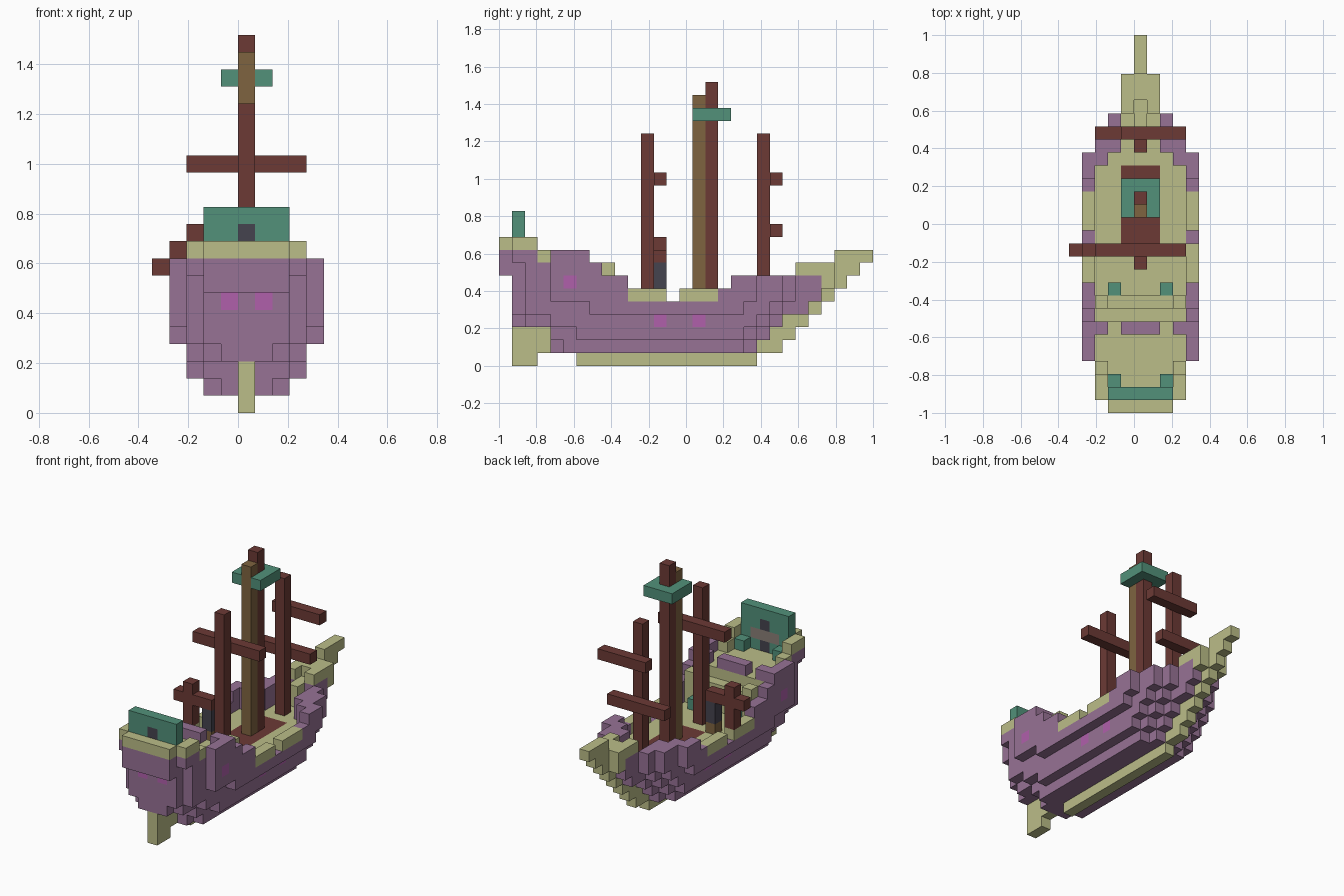
import bpy
import bmesh

cube = bpy.data.objects.get("Cube")
if cube:
    bpy.data.objects.remove(cube, do_unlink=True)

V = 2 / 29  # edge length of one block


def linear(c):
    c /= 255
    return c / 12.92 if c <= 0.04045 else ((c + 0.055) / 1.055) ** 2.4


def make_material(name, hex_code):
    rgb = [linear(b) for b in bytes.fromhex(hex_code)]
    m = bpy.data.materials.new(name)
    m.use_nodes = True
    m.diffuse_color = (*rgb, 1)
    bsdf = m.node_tree.nodes["Principled BSDF"]
    bsdf.inputs["Base Color"].default_value = (*rgb, 1)
    bsdf.inputs["Roughness"].default_value = 0.9
    return m


MATS = {n: make_material(n, h) for n, h in {
    "purple": "977295", "tan": "BBBD88", "brown": "6C3A35", "olive": "7F6440",
    "teal": "52917A", "charcoal": "45434F", "magenta": "B060AB", "grey": "8A8078"}.items()}

cells = {}  # (column, row, level) -> (part, colour)


def fill(part, colour, c, j, k):
    """Fill an inclusive block of cells."""
    for x in range(c[0], c[1] + 1):
        for y in range(j[0], j[1] + 1):
            for z in range(k[0], k[1] + 1):
                cells[x, y, z] = (part, colour)


def both(part, colour, c, j, k):
    """Fill one column on each side of the keel."""
    for x in (-c, c):
        fill(part, colour, (x, x), j, k)


def across(part, colour, w, j, k):
    fill(part, colour, (-w, w), j, k)


def carve(w, j, k):
    for key in list(cells):
        if abs(key[0]) <= w and j[0] <= key[1] <= j[1] and k[0] <= key[2] <= k[1]:
            del cells[key]


# Hull: per level, the first and last row for each half width
wide = {4: (4, 19), 3: (2, 21), 2: (1, 22), 1: (1, 24)}
levels = {
    1: {2: (5, 18), 1: (4, 19)},
    2: {3: (6, 18), 2: (4, 19), 1: (4, 20)},
    3: {3: (4, 19), 2: (2, 20), 1: (1, 21)},
    4: {4: (7, 18), 3: (2, 20), 2: (1, 21), 1: (1, 23)},
    5: wide, 6: wide,
    7: {4: (4, 7), 3: (2, 6), 2: (0, 6)},
}
for k, rows in levels.items():
    for w, j in rows.items():
        across("hull", "purple", w, j, (k, k))

# Open the deck well and lower the midship sides
carve(3, (7, 18), (5, 7))
carve(2, (19, 19), (5, 6))
carve(1, (20, 22), (5, 6))
carve(4, (10, 16), (5, 6))
carve(4, (17, 17), (6, 6))
carve(4, (8, 9), (7, 7))

# Decks, stern steps and hatch
across("main_deck", "tan", 3, (7, 18), (4, 4))
across("main_deck", "tan", 2, (19, 19), (4, 4))
across("main_deck", "tan", 1, (20, 21), (4, 4))
across("bow_deck", "tan", 1, (22, 22), (5, 5))
across("stern_deck", "tan", 2, (2, 3), (7, 7))
across("stern_deck", "tan", 3, (4, 6), (5, 7))
across("stern_steps", "tan", 3, (7, 7), (5, 6))
across("stern_steps", "tan", 2, (8, 8), (5, 5))
across("hatch", "brown", 1, (13, 18), (4, 4))

# Rails
for j in ((10, 12), (14, 16)):
    both("midship_rail", "tan", 4, j, (5, 5))
both("step_rail", "tan", 3, (8, 8), (5, 7))
both("stern_rail", "purple", 4, (4, 6), (8, 8))
both("stern_rail", "purple", 3, (1, 2), (8, 8))
both("stern_rail", "purple", 3, (6, 6), (8, 8))
across("stern_rail", "purple", 1, (6, 6), (8, 8))
across("stern_rail", "purple", 2, (0, 0), (8, 8))
both("stern_rail_cap", "tan", 3, (3, 3), (8, 8))
both("stern_rail_cap", "tan", 3, (1, 2), (9, 9))
across("stern_rail_cap", "tan", 2, (0, 0), (9, 9))

# Stern wall with window and shelf, plus short posts
across("stern_wall", "teal", 2, (1, 1), (8, 11))
across("window", "charcoal", 0, (1, 1), (8, 10))
across("wall_shelf", "grey", 1, (1, 1), (9, 9))
both("stern_post", "teal", 2, (2, 2), (8, 8))
both("deck_post", "teal", 2, (9, 9), (5, 5))

# Keel, rudder, stem and bowsprit
across("keel", "tan", 0, (6, 19), (0, 0))
across("rudder", "tan", 0, (1, 2), (0, 0))
across("rudder", "tan", 0, (1, 3), (1, 2))
for k in range(1, 7):
    across("stem", "tan", 0, (19 + k, 20 + k), (k, k))
across("stem", "tan", 0, (22, 25), (5, 6))
both("bow_rail", "tan", 1, (23, 25), (7, 7))
both("bow_rail", "tan", 1, (25, 25), (6, 6))
across("bowsprit", "tan", 0, (24, 27), (7, 7))
across("bowsprit", "tan", 0, (26, 28), (8, 8))

# Hull spots
both("hull_spot", "magenta", 4, (5, 5), (6, 6))
both("hull_spot", "magenta", 1, (1, 1), (6, 6))
for j in (12, 15):
    both("hull_spot", "magenta", 3, (j, j), (3, 3))

# Masts, lookout and yards
across("lookout", "teal", 1, (15, 17), (19, 19))
across("main_mast_back", "olive", 0, (15, 15), (5, 20))
across("main_mast_front", "brown", 0, (16, 16), (5, 21))
across("rear_mast", "brown", 0, (11, 11), (5, 17))
across("fore_mast", "brown", 0, (20, 20), (5, 17))
across("rear_yard", "brown", 3, (12, 12), (14, 14))
fill("fore_upper_yard", "brown", (-1, 3), (21, 21), (14, 14))
fill("fore_lower_yard", "brown", (-3, 2), (21, 21), (10, 10))

# Side cross and lantern
fill("side_cross", "brown", (-5, -2), (12, 12), (8, 8))
fill("side_cross", "brown", (-4, -4), (12, 12), (6, 9))
fill("lantern", "charcoal", (-2, -2), (12, 12), (6, 7))
fill("lantern_stand", "olive", (-2, -2), (12, 12), (5, 5))


def build(part):
    """Turn the exposed block faces of one part into a mesh object."""
    bm = bmesh.new()
    verts = {}
    colour = None

    def vert(p):
        if p not in verts:
            verts[p] = bm.verts.new((p[0] * V, p[1] * V - 1, p[2] * V))
        return verts[p]

    for cell, (name, col) in cells.items():
        if name != part:
            continue
        colour = col
        for axis in range(3):
            for side in (0, 1):
                near = list(cell)
                near[axis] += 2 * side - 1
                if tuple(near) in cells:
                    continue
                u, w = (axis + 1) % 3, (axis + 2) % 3
                corners = []
                for a, b in ((0, 0), (1, 0), (1, 1), (0, 1)):
                    p = list(cell)
                    p[axis] += side
                    p[u] += a
                    p[w] += b
                    corners.append(vert(tuple(p)))
                bm.faces.new(corners if side else corners[::-1])
    mesh = bpy.data.meshes.new(part)
    bm.to_mesh(mesh)
    bm.free()
    mesh.materials.append(MATS[colour])
    bpy.context.collection.objects.link(bpy.data.objects.new(part, mesh))


for part in dict.fromkeys(name for name, _ in cells.values()):
    build(part)
